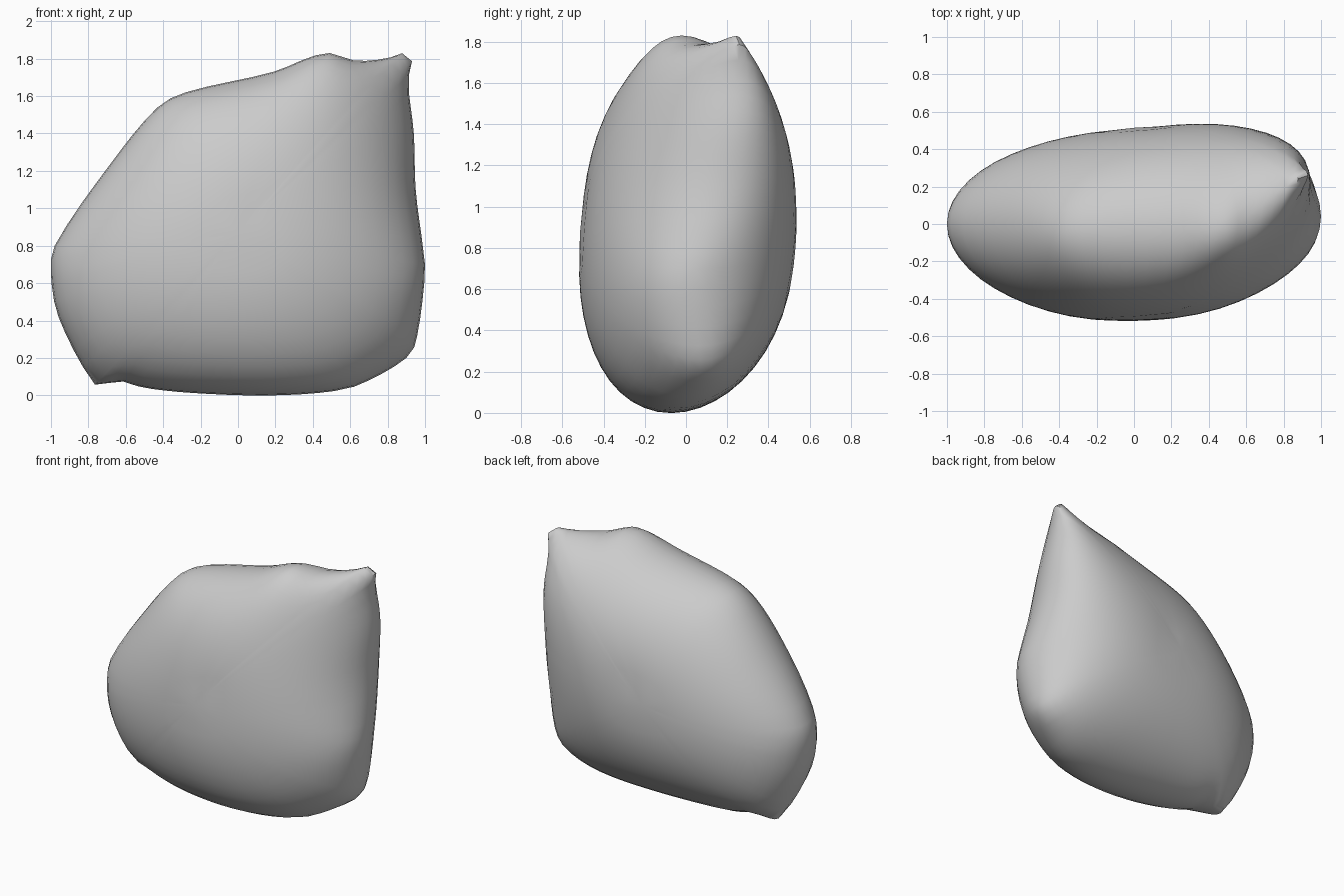
import bpy
import bmesh
import math
from mathutils import Vector

cube = bpy.data.objects.get("Cube")
if cube:
    bpy.data.objects.remove(cube)

# Grey fabric
fabric = bpy.data.materials.new("grey_fabric")
fabric.use_nodes = True
colour = (0.6, 0.6, 0.6, 1)
fabric.diffuse_color = colour
fabric.node_tree.nodes["Principled BSDF"].inputs["Base Color"].default_value = colour

# Seam outline (x, y, z), clockwise from the left edge
SEAM = [
    (-1, 0, .65), (-.98, 0, .8), (-.68, -.02, 1.24), (-.43, -.04, 1.54),
    (-.28, -.04, 1.62), (.19, -.03, 1.73), (.39, -.03, 1.81), (.49, -.02, 1.83),
    (.62, .05, 1.79), (.79, .18, 1.8), (.89, .25, 1.83), (.93, .26, 1.8),
    (.91, .25, 1.68), (.94, .23, 1.4), (.95, .17, 1.1), (.99, .07, .78),
    (1, .03, .65), (.95, .07, .28), (.9, .07, .2), (.72, .02, .09),
    (.56, -.03, .03), (.2, -.07, 0), (-.2, -.06, .01), (-.5, -.02, .04),
    (-.65, 0, .08), (-.73, .02, .05), (-.78, .02, .07), (-.96, 0, .42),
]
CENTRE = Vector((0, 0, 0.87))
SPACING = 0.07
RINGS = 13
THICK = 0.515


def spline(points, steps=8):
    """Closed smooth loop through the control points."""
    pts = [Vector(p) for p in points]
    loop = []
    for i, b in enumerate(pts):
        a, c, d = pts[i - 1], pts[(i + 1) % len(pts)], pts[(i + 2) % len(pts)]
        span = (c - b).length
        m0 = (c - a) * span / (span + (b - a).length)
        m1 = (d - b) * span / ((d - c).length + span)
        for s in range(steps):
            t = s / steps
            u = 1 - t
            loop.append(b * (u * u * (1 + 2 * t)) + m0 * (t * u * u)
                        + c * (t * t * (3 - 2 * t)) - m1 * (t * t * u))
    return loop


def resample(loop, spacing):
    """Drop points so that the spacing is nearly even."""
    out = [loop[0]]
    for p in loop[1:]:
        if (p - out[-1]).length >= spacing:
            out.append(p)
    return out


def flat_panel(outline):
    """Flat cloth panel of concentric rings; the last ring is the seam."""
    panel = bmesh.new()
    n = len(outline)
    tip = panel.verts.new(CENTRE)
    last = None
    for k in range(1, RINGS + 1):
        r = math.sin(math.pi / 2 * k / RINGS)
        ring = [panel.verts.new(CENTRE.lerp(Vector((p.x, 0, p.z)), r)) for p in outline]
        for i in range(n):
            j = (i + 1) % n
            if last:
                panel.faces.new((last[i], last[j], ring[j], ring[i]))
            else:
                panel.faces.new((tip, ring[j], ring[i]))
        last = ring
    bmesh.ops.triangulate(panel, faces=panel.faces[:])
    panel.verts.index_update()
    return panel


def stretch(panel, values, fixed, pressure, sweeps=250):
    """Relax values over the panel like an elastic sheet under pressure."""
    links = [[] for _ in panel.verts]
    for e in panel.edges:
        a, b = e.verts
        w = 0
        for f in e.link_faces:
            c = next(v for v in f.verts if v not in e.verts)
            p, q = a.co - c.co, b.co - c.co
            w += p.dot(q) / max(p.cross(q).length, 1e-9) / 2
        links[a.index].append((b.index, w))
        links[b.index].append((a.index, w))
    load = [pressure * sum(f.calc_area() for f in v.link_faces) / 3 for v in panel.verts]
    total = [sum(w for _, w in row) for row in links]
    for _ in range(sweeps):
        for i, row in enumerate(links):
            if i not in fixed:
                goal = (sum(w * values[j] for j, w in row) + load[i]) / total[i]
                values[i] += 1.6 * (goal - values[i])
    return values


# Panel shape: the seam's own sway, and the swelling of the stuffing
seam = resample(spline(SEAM), SPACING)
panel = flat_panel(seam)
count = len(panel.verts)
first = count - len(seam)
rim = set(range(first, count))
sway = stretch(panel, [0.0] * first + [p.y for p in seam], rim, 0)
swell = stretch(panel, [0.0] * count, rim, 1)
peak = max(swell)

# Stuffed body: front and back panels joined along the seam
bm = bmesh.new()
rim_verts = {i: bm.verts.new(seam[i - first]) for i in rim}
for side in (-1, 1):
    depth = THICK * side - sway[0]
    verts = []
    for v in panel.verts:
        i = v.index
        if i in rim:
            verts.append(rim_verts[i])
        else:
            y = sway[i] + depth * math.sqrt(max(swell[i], 0) / peak)
            verts.append(bm.verts.new((v.co.x, y, v.co.z)))
    for f in panel.faces:
        bm.faces.new([verts[v.index] for v in f.verts])
panel.free()
bmesh.ops.recalc_face_normals(bm, faces=bm.faces)

mesh = bpy.data.meshes.new("cushion")
bm.to_mesh(mesh)
bm.free()
mesh.materials.append(fabric)
cushion = bpy.data.objects.new("cushion", mesh)
bpy.context.collection.objects.link(cushion)

# Smooth cloth with creases only at the pinched corners
bpy.ops.object.select_all(action="DESELECT")
cushion.select_set(True)
bpy.context.view_layer.objects.active = cushion
bpy.ops.object.shade_smooth_by_angle(angle=math.radians(40))
